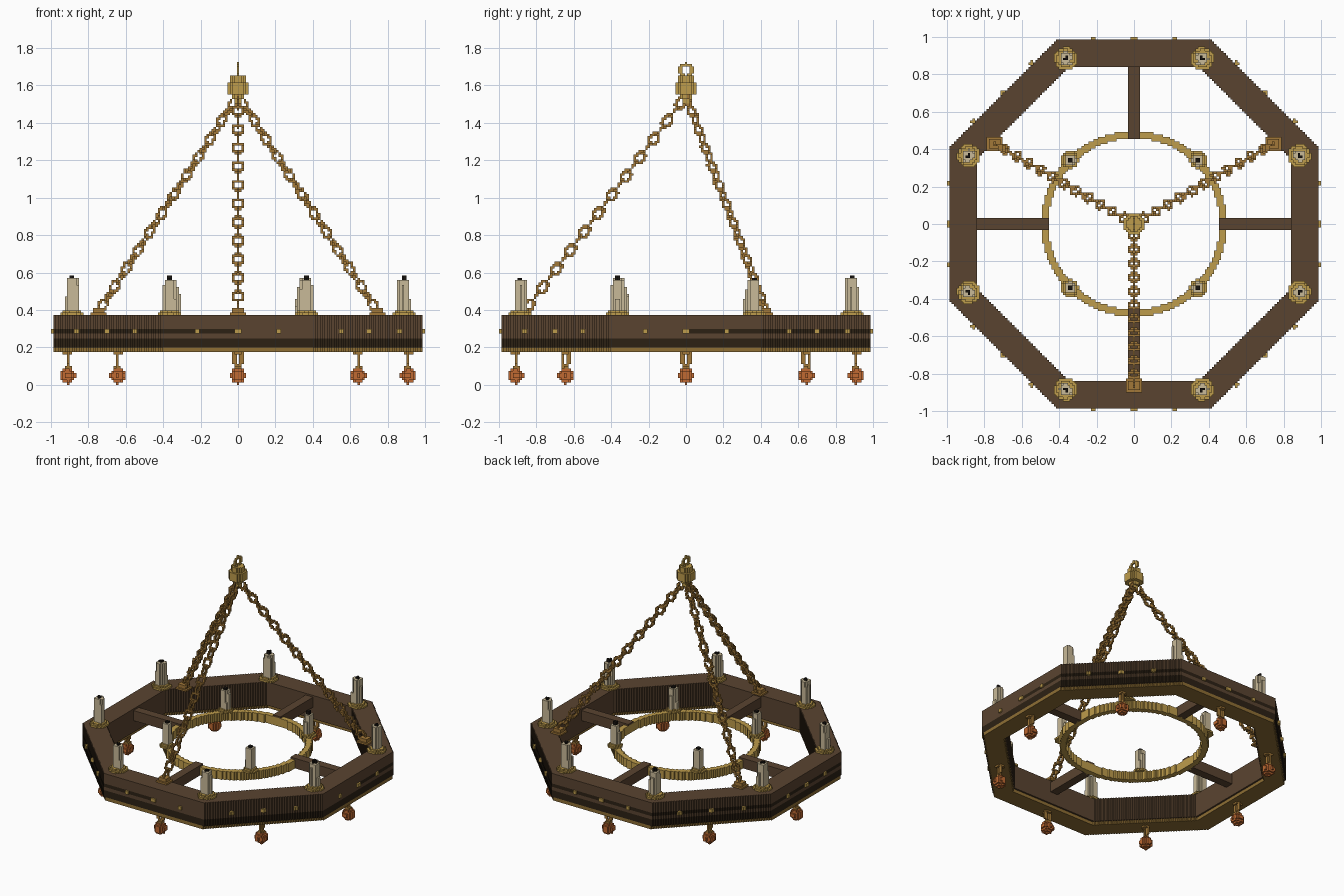
import bpy, bmesh, math, random
from mathutils import Vector

cube = bpy.data.objects.get("Cube")
if cube:
    bpy.data.objects.remove(cube, do_unlink=True)

random.seed(4)
V = 2 / 161          # edge length of one block
R2 = math.sqrt(2)


def material(name, hex_code):
    rgb = [int(hex_code[i:i + 2], 16) / 255 for i in (0, 2, 4)]
    col = [c / 12.92 if c <= 0.04045 else ((c + 0.055) / 1.055) ** 2.4 for c in rgb] + [1]
    m = bpy.data.materials.new(name)
    m.use_nodes = True
    m.diffuse_color = col
    bsdf = m.node_tree.nodes["Principled BSDF"]
    bsdf.inputs["Base Color"].default_value = col
    bsdf.inputs["Roughness"].default_value = 0.8
    return m


WOOD = material("brown wood", "5A4430")
IRON = material("dark iron", "2C2114")
GOLD = material("brass", "BE9C4C")
RIM = material("dull brass", "8E6E34")
BRONZE = material("bronze", "A27838")
WAX = material("wax", "C9BA98")
WICK = material("black wick", "17130F")
COPPER = material("copper", "C06A32")


# ---- block helpers -------------------------------------------------------
def blocks(inside, lo, hi):
    """Set of grid cells in the box lo-hi whose centre passes the test."""
    r = [range(math.floor(a / V) - 1, math.ceil(b / V) + 2) for a, b in zip(lo, hi)]
    return {(i, j, k) for i in r[0] for j in r[1] for k in r[2]
            if inside(i * V, j * V, (k + 0.5) * V)}


def cylinder(x, y, r, z0, z1):
    return blocks(lambda a, b, c: math.hypot(a - x, b - y) <= r and z0 <= c <= z1,
                  (x - r, y - r, z0), (x + r, y + r, z1))


def box(lo, hi):
    return blocks(lambda *p: all(a <= q <= b for a, q, b in zip(lo, p, hi)), lo, hi)


def ball(c, r):
    c = Vector(c)
    e = Vector((r, r, r))
    return blocks(lambda *p: (Vector(p) - c).length <= r, c - e, c + e)


def link(c, along, across, half=0.013, r=0.021, tube=0.0085):
    """Oval chain link lying in the plane of the two given directions."""
    c = Vector(c)
    normal = along.cross(across)

    def inside(*p):
        d = Vector(p) - c
        u = max(abs(d.dot(along)) - half, 0)
        return math.hypot(math.hypot(u, d.dot(across)) - r, d.dot(normal)) <= tube
    e = Vector((1, 1, 1)) * (half + r + tube)
    return blocks(inside, c - e, c + e)


SIDES = [((1, 0, 0), [(1, 0, 0), (1, 1, 0), (1, 1, 1), (1, 0, 1)]),
         ((-1, 0, 0), [(0, 1, 0), (0, 0, 0), (0, 0, 1), (0, 1, 1)]),
         ((0, 1, 0), [(1, 1, 0), (0, 1, 0), (0, 1, 1), (1, 1, 1)]),
         ((0, -1, 0), [(0, 0, 0), (1, 0, 0), (1, 0, 1), (0, 0, 1)]),
         ((0, 0, 1), [(0, 0, 1), (1, 0, 1), (1, 1, 1), (0, 1, 1)]),
         ((0, 0, -1), [(0, 1, 0), (1, 1, 0), (1, 0, 0), (0, 0, 0)])]


def build(name, cells, mats, rule=None):
    """Skin the outside of a set of cells; rule picks the material slot."""
    bm = bmesh.new()
    verts = {}
    for c in cells:
        for n, corners in SIDES:
            if tuple(a + b for a, b in zip(c, n)) in cells:
                continue
            quad = []
            for o in corners:
                key = tuple(a + b for a, b in zip(c, o))
                if key not in verts:
                    verts[key] = bm.verts.new(((key[0] - .5) * V, (key[1] - .5) * V, key[2] * V))
                quad.append(verts[key])
            f = bm.faces.new(quad)
            if rule:
                f.material_index = rule(c[0] * V, c[1] * V, (c[2] + .5) * V, n)
    me = bpy.data.meshes.new(name)
    bm.to_mesh(me)
    bm.free()
    for m in mats:
        me.materials.append(m)
    ob = bpy.data.objects.new(name, me)
    bpy.context.collection.objects.link(ob)


def apothem(x, y):
    return max(abs(x), abs(y), (abs(x) + abs(y)) / R2)


def octagon(inner, outer, z0, z1):
    return blocks(lambda x, y, z: inner <= apothem(x, y) <= outer and z0 <= z <= z1,
                  (-outer, -outer, z0), (outer, outer, z1))


# ---- wooden frame with dark bands ---------------------------------------
def band(x, y, z, n):
    if n[2] or x * n[0] + y * n[1] <= 0:
        return 0
    low = 0.2 < z < 0.245
    thin = 0.274 < z < 0.299 and (x < 0 or y > 0)
    return 1 if low or thin else 0


build("octagon_frame", octagon(0.838, 0.99, 0.2, 0.367), [WOOD, IRON], band)
build("lower_rim", octagon(0.845, 0.982, 0.18, 0.2), [RIM])

# ---- inner ring and spokes ----------------------------------------------
build("inner_ring", blocks(lambda x, y, z: 0.458 <= math.hypot(x, y) <= 0.497 and 0.285 <= z <= 0.348,
                           (-.5, -.5, .285), (.5, .5, .348)), [GOLD])
w = 0.033
for name, lo, hi in [("right_spoke", (-.84, -w), (-.452, w)), ("left_spoke", (.452, -w), (.84, w)),
                     ("front_spoke", (-w, -.84), (w, -.452)), ("back_spoke", (-w, .452), (w, .84))]:
    build(name, box((*lo, 0.285), (*hi, 0.36)), [WOOD])

# ---- studs and hanging drops on the eight sides ---------------------------
Z = Vector((0, 0, 1))
studs = set()
for s in range(8):
    a = s * math.pi / 4
    out, side = Vector((math.cos(a), math.sin(a), 0)), Vector((-math.sin(a), math.cos(a), 0))
    for t in (-0.22, 0, 0.22):
        studs |= ball(out * 0.99 + side * t + Z * 0.286, 0.0165)
    p = out * 0.91
    build(f"drop_{s + 1}", ball((p.x, p.y, 0.05), 0.041) | cylinder(p.x, p.y, 0.008, 0, 0.1), [COPPER])
    flat = Vector((1, 0, 0)) if s % 4 == 0 else Vector((0, 1, 0))
    if s % 4 == 0:
        flat = Vector((0, 1, 0))
    elif s % 4 == 2:
        flat = Vector((1, 0, 0))
    hanger = link((p.x, p.y, 0.137), Z, flat, 0.012, 0.018)
    hanger |= cylinder(p.x, p.y, 0.02, 0.09, 0.105) | cylinder(p.x, p.y, 0.026, 0.167, 0.181)
    build(f"drop_hanger_{s + 1}", hanger, [BRONZE])
build("frame_studs", studs, [GOLD])


# ---- candles -----------------------------------------------------------
def candle(tag, x, y, pan_r, r, z0, z1):
    pan = cylinder(x, y, pan_r, z0, z0 + V) | cylinder(x, y, pan_r * 0.8, z0 + V, z0 + 2 * V)
    build(f"candle_pan_{tag}", pan, [GOLD])
    wax = cylinder(x, y, r, z0 + 2 * V, z1)
    for d in range(4):     # wax runs of uneven length
        a = d * math.pi / 2 + math.pi / 4 * random.randint(0, 1)
        dx, dy = x + r * math.cos(a), y + r * math.sin(a)
        wax |= cylinder(dx, dy, 0.009, z0 + 2 * V, z1 - random.uniform(0.02, 0.11))
    build(f"candle_{tag}", wax, [WAX])
    build(f"wick_{tag}", cylinder(x, y, 0.011, z1 - V, z1 + 1.3 * V), [WICK])


n = 0
for sx in (-1, 1):
    for sy in (-1, 1):
        for px, py in ((0.365, 0.885), (0.885, 0.365)):
            n += 1
            candle(f"outer_{n}", sx * px, sy * py, 0.062, 0.032, 0.367, 0.56 + random.uniform(-.008, .012))
        candle(f"inner_{n // 2}", sx * 0.343, sy * 0.343, 0.047, 0.028, 0.342, 0.51 + random.uniform(-.005, .015))

# ---- three chains with mounting blocks -------------------------------------
top = Vector((0, 0, 1.545))
for name, x, y in [("front", 0, -0.865), ("back_left", 0.745, 0.43), ("back_right", -0.745, 0.43)]:
    h = 0.04
    build(f"{name}_chain_mount", box((x - h, y - h, 0.367), (x + h, y + h, 0.385))
          | box((x - .028, y - .028, .385), (x + .028, y + .028, .405)), [BRONZE])
    foot = Vector((x * 0.985, y * 0.985, 0.41))
    along = (top - foot).normalized()
    flat = along.cross(Z).normalized()
    upright = along.cross(flat)
    count = round((top - foot).length / 0.061)
    chain = set()
    for i in range(count):
        c = foot.lerp(top, (i + 0.3) / count)
        chain |= link(c, along, flat if i % 2 else upright)
    build(f"{name}_chain", chain, [BRONZE])

# ---- top hub and hanging eye ---------------------------------------------
hub = cylinder(0, 0, 0.062, 1.555, 1.615) | cylinder(0, 0, 0.041, 1.615, 1.65)
hub |= cylinder(0, 0, 0.035, 1.53, 1.555) | cylinder(0, 0, 0.02, 1.5, 1.53)
build("top_hub", hub, [GOLD])
build("hanging_eye", blocks(lambda x, y, z: abs(x) < V / 2 and 0.022 <= math.hypot(y, z - 1.68) <= 0.041,
                            (0, -.05, 1.63), (0, .05, 1.73)), [GOLD])
